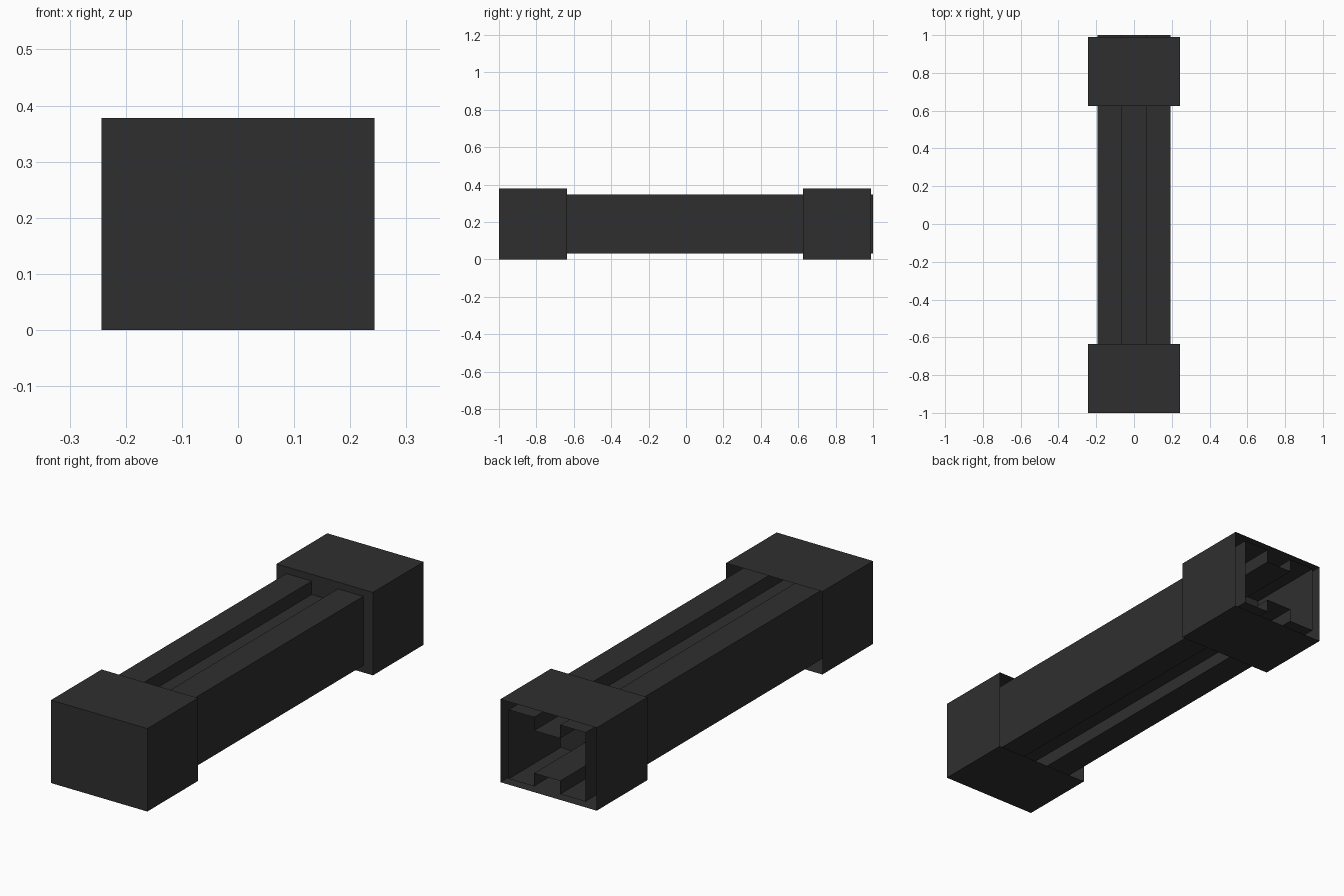
import bpy
import bmesh

cube = bpy.data.objects.get("Cube")
if cube:
    bpy.data.objects.remove(cube, do_unlink=True)

charcoal = bpy.data.materials.new("charcoal")
charcoal.use_nodes = True
colour = (0.028, 0.028, 0.028, 1)
charcoal.diffuse_color = colour
charcoal.node_tree.nodes["Principled BSDF"].inputs["Base Color"].default_value = colour


def open_sleeve(name, profile, y_front, y_back):
    """Thin shell swept along y: closed at the front, open at the back."""
    bm = bmesh.new()
    front = [bm.verts.new((x, y_front, z)) for x, z in profile]
    back = [bm.verts.new((x, y_back, z)) for x, z in profile]
    bm.faces.new(front)
    count = len(profile)
    for i in range(count):
        j = (i + 1) % count
        bm.faces.new((front[j], front[i], back[i], back[j]))
    mesh = bpy.data.meshes.new(name)
    bm.to_mesh(mesh)
    bm.free()
    mesh.materials.append(charcoal)
    obj = bpy.data.objects.new(name, mesh)
    bpy.context.collection.objects.link(obj)
    return obj


# Beam with a groove along its top and bottom
half_x, groove_x = 0.194, 0.066
bottom, groove_bottom, groove_top, top = 0.032, 0.092, 0.286, 0.347
right_half = [(groove_x, groove_bottom), (groove_x, bottom), (half_x, bottom),
              (half_x, top), (groove_x, top), (groove_x, groove_top)]
left_half = [(-x, z) for x, z in reversed(right_half)]
open_sleeve("grooved_beam", right_half + left_half, -0.99, 1.0)

# Square caps around both ends
cap_x, cap_height, cap_depth = 0.243, 0.378, 0.365
cap_profile = [(-cap_x, 0), (cap_x, 0), (cap_x, cap_height), (-cap_x, cap_height)]
for name, y in (("front_cap", -1.0), ("back_cap", 0.625)):
    open_sleeve(name, cap_profile, y, y + cap_depth)
